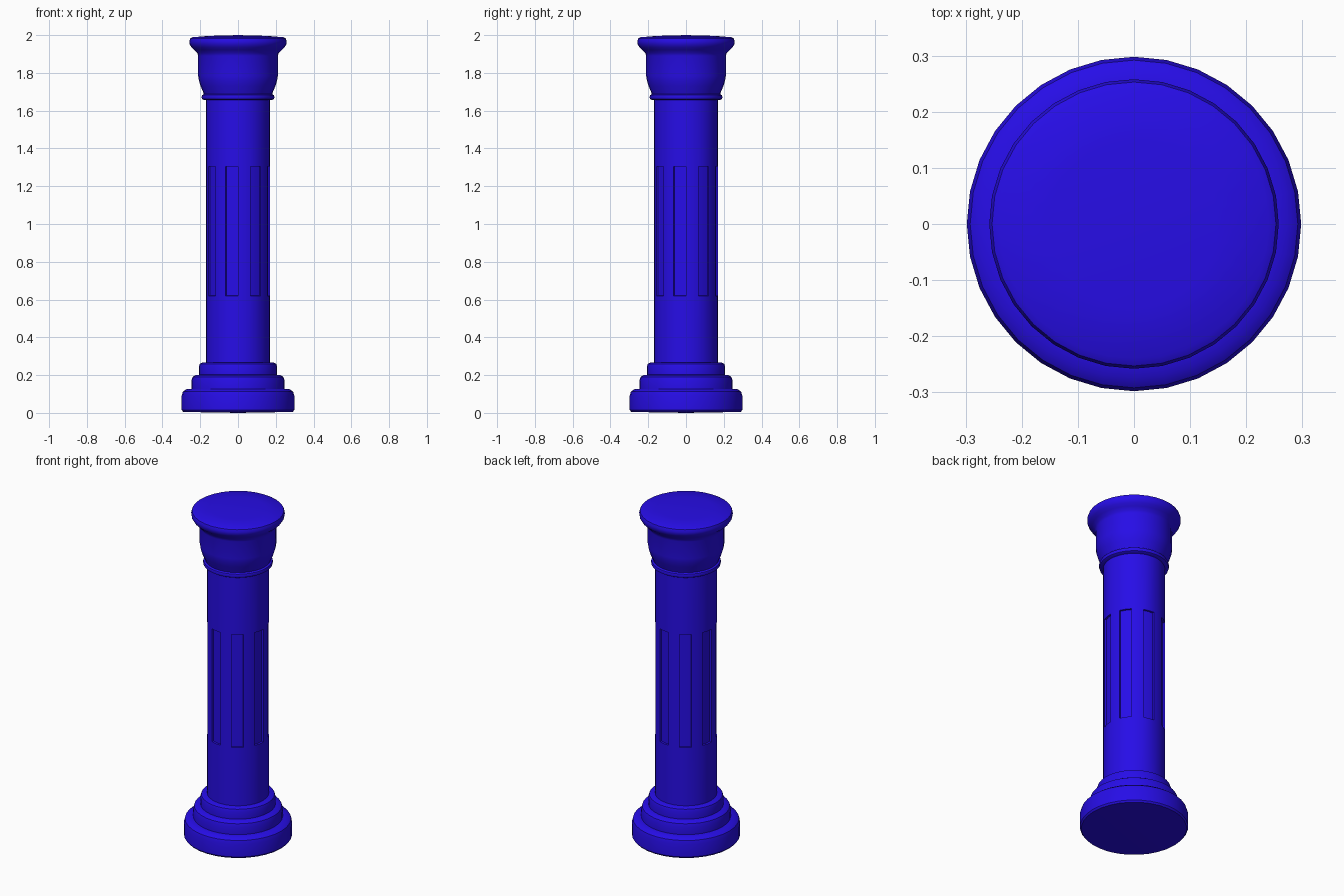
import bpy, bmesh, math

if "Cube" in bpy.data.objects:
    bpy.data.objects.remove(bpy.data.objects["Cube"])

SIDES = 32
blue = bpy.data.materials.new("blue")
blue.diffuse_color = (0.02, 0.004, 0.8, 1)
blue.use_nodes = True
blue.node_tree.nodes["Principled BSDF"].inputs["Base Color"].default_value = blue.diffuse_color


def lathe(bm, profile):
    """Revolve (radius, z) points around z; radius 0 closes to a point."""
    rings = []
    for r, z in profile:
        if r == 0:
            rings.append([bm.verts.new((0, 0, z))] * SIDES)
        else:
            rings.append([bm.verts.new((r * math.cos(math.tau * i / SIDES),
                                        r * math.sin(math.tau * i / SIDES), z))
                          for i in range(SIDES)])
    rows = []
    for lo, hi in zip(rings, rings[1:]):
        row = []
        for i in range(SIDES):
            j = (i + 1) % SIDES
            corners = list(dict.fromkeys((lo[i], lo[j], hi[j], hi[i])))
            row.append(bm.faces.new(corners))
        rows.append(row)
    bm.normal_update()
    return rows


def finish(bm, name):
    mesh = bpy.data.meshes.new(name)
    bm.to_mesh(mesh)
    bm.free()
    mesh.materials.append(blue)
    obj = bpy.data.objects.new(name, mesh)
    bpy.context.collection.objects.link(obj)
    bpy.ops.object.select_all(action='DESELECT')
    obj.select_set(True)
    bpy.context.view_layer.objects.active = obj
    bpy.ops.object.shade_smooth_by_angle(angle=math.radians(35))


def turned_part(name, profile):
    bm = bmesh.new()
    lathe(bm, profile)
    finish(bm, name)


# Three rounded steps of the base
turned_part("base", [
    (0, 0), (0.29, 0.005), (0.298, 0.015), (0.298, 0.09), (0.292, 0.112),
    (0.275, 0.125), (0.247, 0.127), (0.247, 0.17), (0.241, 0.19),
    (0.225, 0.2), (0.207, 0.202), (0.207, 0.245), (0.202, 0.26),
    (0.19, 0.266), (0, 0.266)])

# Shaft with eight shallow recessed flutes, each two segments wide
bm = bmesh.new()
rows = lathe(bm, [(0, 0.25), (0.17, 0.25), (0.17, 0.62), (0.17, 1.305),
                  (0.17, 1.68), (0, 1.68)])
flutes = [f for i, f in enumerate(rows[2]) if i % 4 in (2, 3)]
bmesh.ops.inset_region(bm, faces=flutes, thickness=0.0005, depth=-0.011,
                       use_boundary=True, use_even_offset=True)
finish(bm, "shaft")

# Thin rounded ring under the capital
turned_part("neck_ring", [
    (0, 1.656), (0.18, 1.656), (0.19, 1.662), (0.193, 1.672),
    (0.19, 1.682), (0.18, 1.688), (0, 1.688)])

# Bell-shaped capital with a flared lip and slightly domed top
turned_part("capital", [
    (0, 1.68), (0.178, 1.68), (0.185, 1.70), (0.198, 1.73), (0.207, 1.76),
    (0.211, 1.785), (0.211, 1.89), (0.216, 1.905), (0.232, 1.922),
    (0.247, 1.936), (0.256, 1.952), (0.258, 1.968), (0.253, 1.982),
    (0.24, 1.989), (0.15, 1.996), (0, 2.0)])
